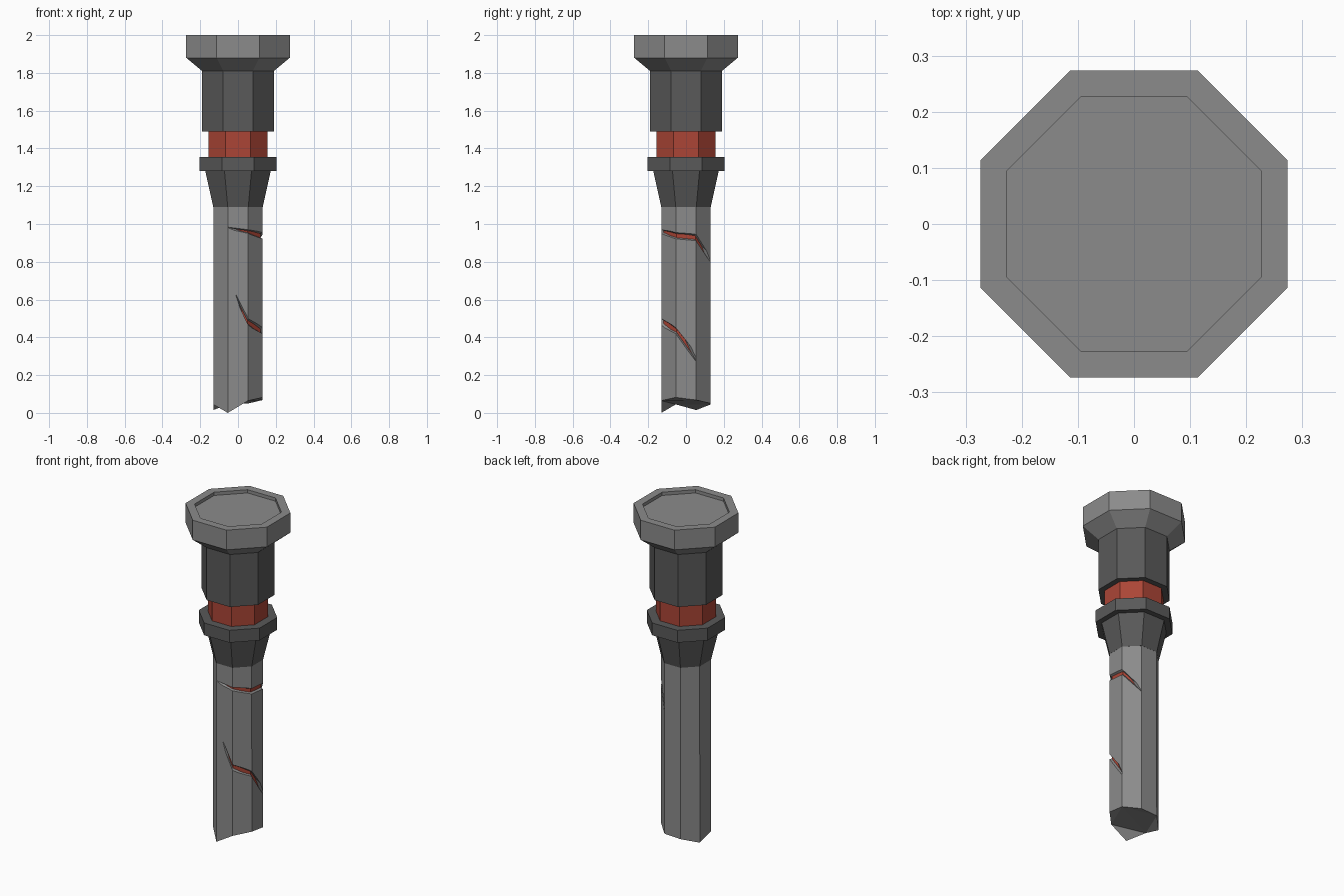
import bpy, bmesh, math
from mathutils import Vector

if "Cube" in bpy.data.objects:
    bpy.data.objects.remove(bpy.data.objects["Cube"])

T = math.tan(math.pi / 8)


def material(name, rgb):
    m = bpy.data.materials.new(name)
    m.diffuse_color = (*rgb, 1)
    m.use_nodes = True
    m.node_tree.nodes["Principled BSDF"].inputs["Base Color"].default_value = m.diffuse_color
    return m


LIGHT = material("light grey metal", (0.26, 0.26, 0.26))
DARK = material("dark grey metal", (0.10, 0.10, 0.10))
RED = material("dull red", (0.41, 0.06, 0.037))


def make_object(name, bm, mat):
    bmesh.ops.recalc_face_normals(bm, faces=bm.faces)
    me = bpy.data.meshes.new(name)
    bm.to_mesh(me)
    bm.free()
    me.materials.append(mat)
    ob = bpy.data.objects.new(name, me)
    bpy.context.collection.objects.link(ob)
    return ob


def octagon(bm, a, z):
    """Ring of eight vertices with apothem a, flat side to the front."""
    r = a / math.cos(math.pi / 8)
    angles = [math.pi / 8 + i * math.pi / 4 for i in range(8)]
    return [bm.verts.new((r * math.cos(t), r * math.sin(t), z)) for t in angles]


def octagonal_part(name, profile, mat):
    """Closed octagonal solid through (apothem, z) stations, bottom to top."""
    bm = bmesh.new()
    rings = [octagon(bm, a, z) for a, z in profile]
    for lo, hi in zip(rings, rings[1:]):
        for i in range(8):
            j = (i + 1) % 8
            bm.faces.new((lo[i], lo[j], hi[j], hi[i]))
    bm.faces.new(rings[0][::-1])
    bm.faces.new(rings[-1])
    return make_object(name, bm, mat)


# Head with a shallow dished top
octagonal_part("head", [(0.19, 1.81), (0.274, 1.88), (0.274, 2.0),
                        (0.227, 2.0), (0.227, 1.98)], LIGHT)
# Grip, coloured band, collar and tapered socket
octagonal_part("grip", [(0.19, 1.49), (0.19, 1.81)], DARK)
octagonal_part("red_band", [(0.157, 1.355), (0.157, 1.49)], RED)
octagonal_part("collar", [(0.205, 1.28), (0.205, 1.355)], DARK)
octagonal_part("socket", [(0.131, 1.09), (0.173, 1.28)], DARK)

# Shaft with a broken lower end
A = 0.131
bm = bmesh.new()
low, high = octagon(bm, A, 0), octagon(bm, A, 1.1)
for v, z in zip(low, [0.068, 0.05, 0.045, 0.015, 0.045, 0.0, 0.065, 0.082]):
    v.co.z = z
for i in range(8):
    j = (i + 1) % 8
    bm.faces.new((low[i], low[j], high[j], high[i]))
for v in high:
    v.co.x *= 0.995
    v.co.y *= 0.995
bm.faces.new(high)
end = bm.faces.new(low[::-1])
bmesh.ops.triangulate(bm, faces=[end])
shaft = make_object("shaft", bm, LIGHT)

# Red core seen at the bottom of the cracks
octagonal_part("red_core", [(0.119, 0.2), (0.119, 1.05)], RED)


def crack(name, path):
    """Cut a V groove; path holds (x, y, z, half width, depth)."""
    bm = bmesh.new()
    secs = []
    for x, y, z, w, d in path:
        p = Vector((x, y, z))
        out = Vector((x, y, 0)).normalized()
        e = 0.015
        wide = w * (d + e) / d
        up = Vector((0, 0, wide))
        secs.append([bm.verts.new(q) for q in
                     (p - out * d, p + out * e + up, p + out * e - up)])
    for s, t in zip(secs, secs[1:]):
        for i in range(3):
            j = (i + 1) % 3
            bm.faces.new((s[i], s[j], t[j], t[i]))
    bm.faces.new(secs[0])
    bm.faces.new(secs[-1])
    bmesh.ops.triangulate(bm, faces=bm.faces)
    cutter = make_object(name, bm, LIGHT)
    cutter.hide_render = True
    cutter.hide_viewport = True
    mod = shaft.modifiers.new(name, 'BOOLEAN')
    mod.operation = 'DIFFERENCE'
    mod.solver = 'EXACT'
    mod.object = cutter


C = A * T
crack("upper_crack_cutter", [(-C, -A, 0.982, 0.002, 0.003),
                             (C, -A, 0.96, 0.010, 0.025),
                             (A, -C, 0.938, 0.017, 0.035),
                             (A, C, 0.928, 0.017, 0.03),
                             (C, A, 0.80, 0.003, 0.003)])
crack("lower_crack_cutter", [(-0.01, -A, 0.622, 0.003, 0.003),
                             (C, -A, 0.482, 0.017, 0.028),
                             (A, -C, 0.435, 0.016, 0.03),
                             (A, C, 0.28, 0.010, 0.008)])
